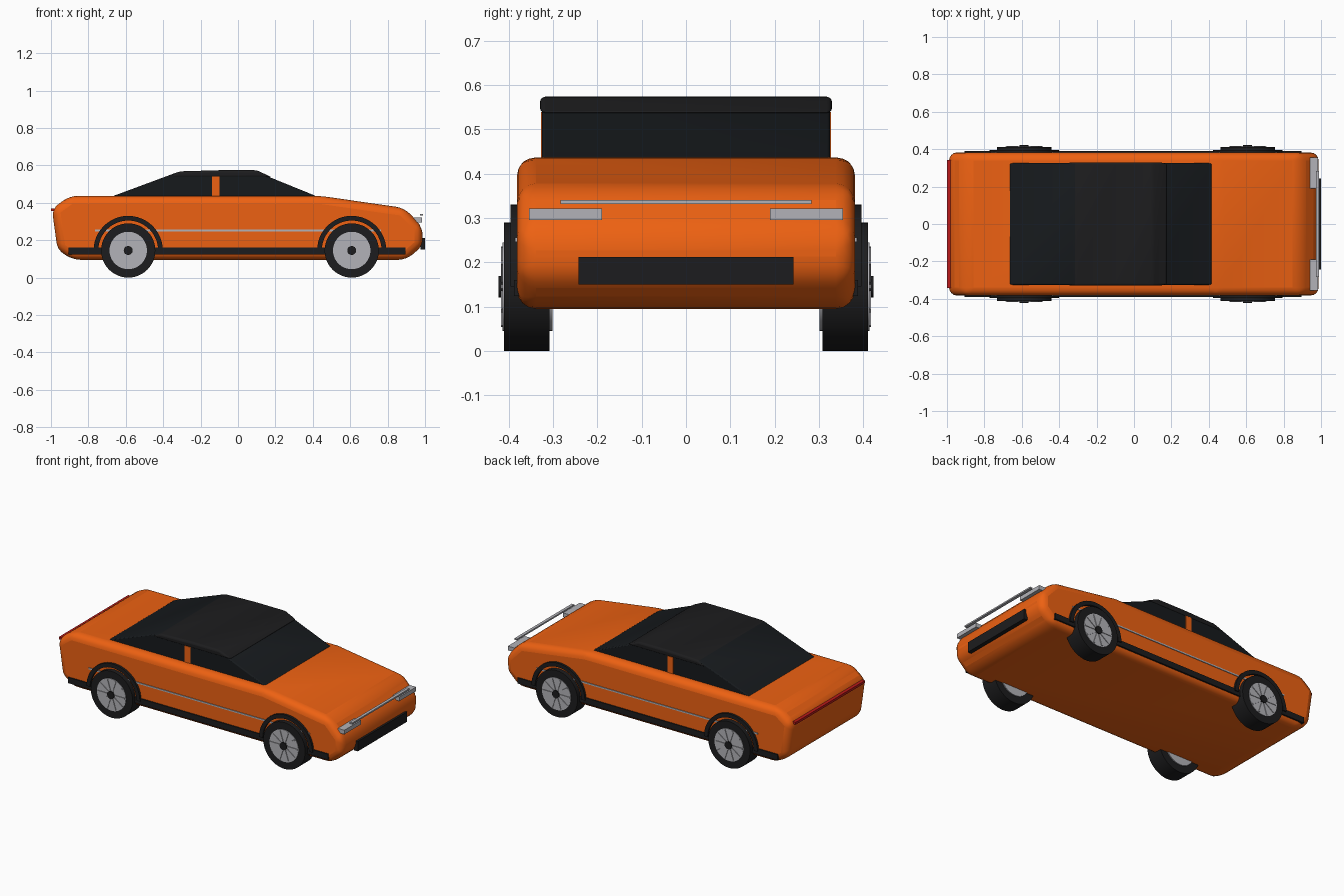
import bpy, bmesh
from math import pi, cos, sin, radians
from mathutils import Matrix

if "Cube" in bpy.data.objects:
    bpy.data.objects.remove(bpy.data.objects["Cube"])


def material(name, r, g, b):
    m = bpy.data.materials.new(name)
    m.diffuse_color = (r, g, b, 1)
    m.use_nodes = True
    m.node_tree.nodes["Principled BSDF"].inputs["Base Color"].default_value = m.diffuse_color
    return m


ORANGE = material("orange_paint", 0.85, 0.12, 0.006)
BLACK = material("black_trim", 0.012, 0.012, 0.013)
GLASS = material("dark_glass", 0.008, 0.010, 0.012)
SILVER = material("silver", 0.45, 0.45, 0.48)
RED = material("red_lamp", 0.5, 0.01, 0.01)


def finish(name, bm, mat, bevel=0, segments=3, smooth=True):
    bmesh.ops.recalc_face_normals(bm, faces=bm.faces)
    mesh = bpy.data.meshes.new(name)
    bm.to_mesh(mesh)
    bm.free()
    ob = bpy.data.objects.new(name, mesh)
    bpy.context.collection.objects.link(ob)
    mesh.materials.append(mat)
    if bevel:
        mod = ob.modifiers.new("round", 'BEVEL')
        mod.width = bevel
        mod.segments = segments
        mod.limit_method = 'ANGLE'
        mod.angle_limit = radians(8)
    if smooth:
        bpy.ops.object.select_all(action='DESELECT')
        ob.select_set(True)
        bpy.context.view_layer.objects.active = ob
        bpy.ops.object.shade_smooth_by_angle(angle=radians(35))
    return ob


def extrude(name, profile, y0, y1, mat, bevel=0, segments=3):
    """Side-view outline (x, z) extruded from y0 to y1."""
    bm = bmesh.new()
    face = bm.faces.new([bm.verts.new((x, y0, z)) for x, z in profile])
    geo = bmesh.ops.extrude_face_region(bm, geom=[face])["geom"]
    verts = [v for v in geo if isinstance(v, bmesh.types.BMVert)]
    bmesh.ops.translate(bm, verts=verts, vec=(0, y1 - y0, 0))
    return finish(name, bm, mat, bevel, segments)


def box(name, x0, x1, y0, y1, z0, z1, mat):
    return extrude(name, [(x0, z0), (x1, z0), (x1, z1), (x0, z1)], y0, y1, mat)


def disc(name, x, z, r, y0, y1, mat, sides=48):
    pts = [(x + r * cos(2 * pi * i / sides), z + r * sin(2 * pi * i / sides)) for i in range(sides)]
    return extrude(name, pts, y0, y1, mat)


# Body shell
extrude("body", [(-0.90, 0.437), (0.44, 0.437), (0.89, 0.372), (0.987, 0.27), (0.987, 0.17),
                 (0.90, 0.095), (-0.885, 0.095), (-0.965, 0.15), (-0.995, 0.367)],
        -0.382, 0.382, ORANGE, 0.043, 4)

# Glass cabin and roof panel
extrude("cabin_glass", [(-0.67, 0.425), (-0.665, 0.437), (-0.32, 0.565), (0.10, 0.565),
                        (0.415, 0.437), (0.42, 0.425)], -0.325, 0.325, GLASS, 0.006, 2)
extrude("roof", [(-0.375, 0.537), (-0.31, 0.568), (-0.10, 0.574), (0.10, 0.574), (0.18, 0.537)],
        -0.33, 0.33, BLACK, 0.012)

# Nose and tail details
box("front_strip", 0.972, 0.99, -0.283, 0.283, 0.332, 0.341, SILVER)
box("lower_grille", 0.975, 1.0, -0.243, 0.243, 0.15, 0.212, BLACK)
box("tail_lamp", -1.0, -0.97, -0.343, 0.343, 0.355, 0.37, RED)

WZ = 0.145
for s, side in ((-1, "right"), (1, "left")):
    # Side trim
    box(f"headlight_{side}", 0.94, 0.985, s * 0.19, s * 0.355, 0.295, 0.321, SILVER)
    box(f"door_pillar_{side}", -0.14, -0.10, s * 0.31, s * 0.328, 0.43, 0.54, ORANGE)
    box(f"side_stripe_{side}", -0.765, 0.765, s * 0.37, s * 0.386, 0.247, 0.256, SILVER)
    box(f"side_skirt_{side}", -0.905, 0.895, s * 0.36, s * 0.389, 0.124, 0.16, BLACK)

    for wx, end in ((-0.587, "rear"), (0.608, "front")):
        tag = f"{end}_{side}"
        # Wheel arch trim
        arc = [pi * i / 24 for i in range(25)]
        pts = [(wx + 0.185 * cos(a), WZ + 0.185 * sin(a)) for a in arc]
        pts += [(wx + 0.16 * cos(a), WZ + 0.16 * sin(a)) for a in reversed(arc)]
        extrude(f"wheel_arch_{tag}", pts, s * 0.36, s * 0.396, BLACK)
        # Tyre, rim and hub
        disc(f"tyre_{tag}", wx, WZ, 0.145, s * 0.308, s * 0.411, BLACK)
        disc(f"rim_{tag}", wx, WZ, 0.10, s * 0.302, s * 0.414, SILVER)
        disc(f"hub_{tag}", wx, WZ, 0.024, s * 0.40, s * 0.423, BLACK, 24)
        # Spokes
        bm = bmesh.new()
        for i in range(10):
            m = (Matrix.Translation((wx, s * 0.411, WZ)) @ Matrix.Rotation(2 * pi * i / 10, 4, 'Y')
                 @ Matrix.Translation((0.056, 0, 0)) @ Matrix.Diagonal((0.076, 0.014, 0.009, 1)))
            bmesh.ops.create_cube(bm, size=1, matrix=m)
        finish(f"spokes_{tag}", bm, SILVER, smooth=False)
